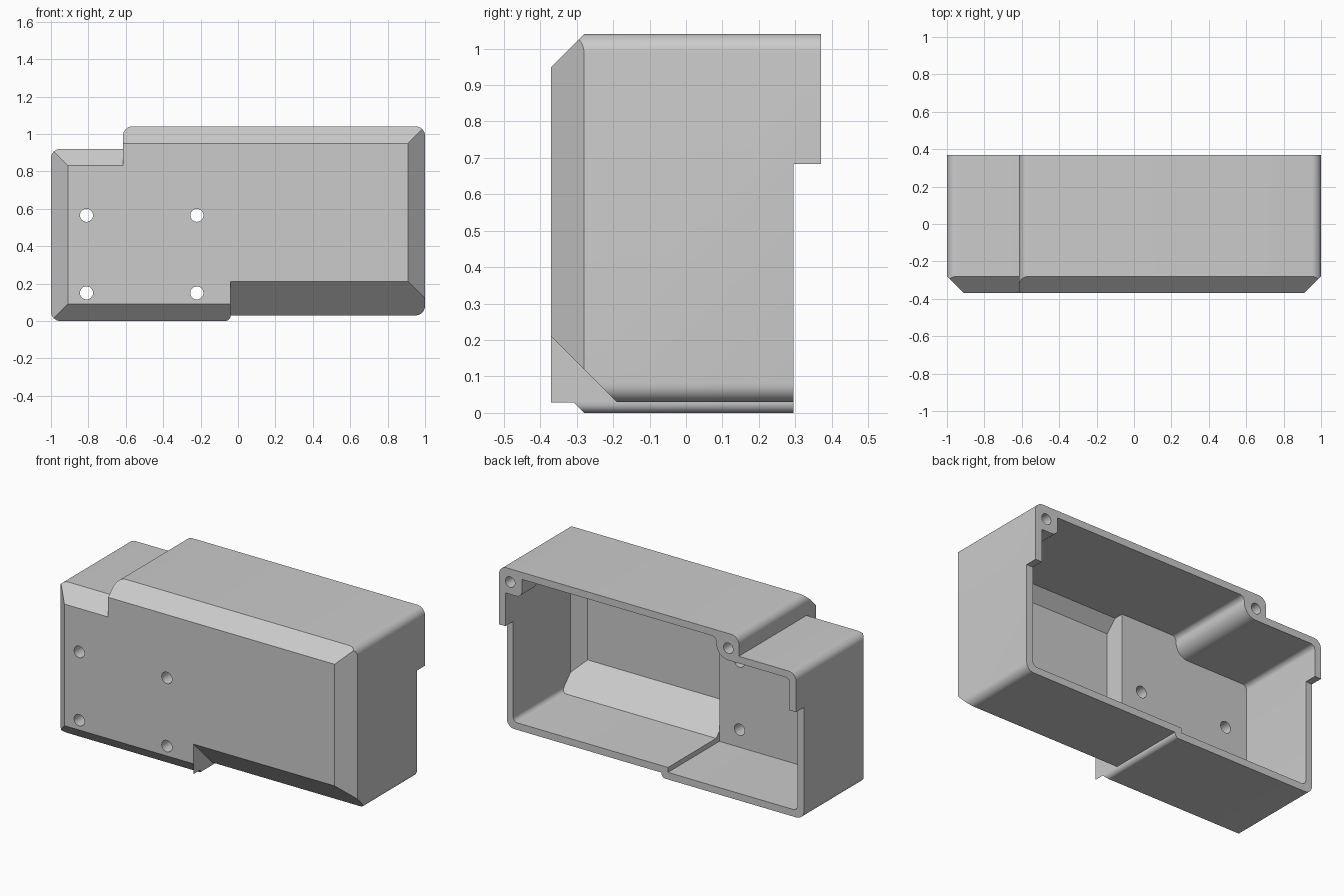
import bpy, bmesh, math
from mathutils import Vector

if "Cube" in bpy.data.objects:
    bpy.data.objects.remove(bpy.data.objects["Cube"], do_unlink=True)

grey = bpy.data.materials.new("plain_grey")
grey.use_nodes = True
colour = (0.6, 0.6, 0.6, 1)
grey.diffuse_color = colour
grey.node_tree.nodes["Principled BSDF"].inputs["Base Color"].default_value = colour


def rounded(corners, steps=8):
    """Outline from right-angled corners given as (x, z, radius)."""
    out = []
    for i, (x, z, r) in enumerate(corners):
        p = Vector((x, z))
        if r == 0:
            out.append(p)
            continue
        u = (Vector(corners[i - 1][:2]) - p).normalized()
        v = (Vector(corners[(i + 1) % len(corners)][:2]) - p).normalized()
        for k in range(steps + 1):
            a = math.pi / 2 * k / steps
            out.append(p + r * (u + v - v * math.cos(a) - u * math.sin(a)))
    return out


def prism(name, outline, axis, lo, hi):
    """Extrude a 2D outline along one axis."""
    def place(a, b, t):
        return {"x": (t, a, b), "y": (a, t, b), "z": (a, b, t)}[axis]
    bm = bmesh.new()
    face = bm.faces.new([bm.verts.new(place(a, b, lo)) for a, b in outline])
    ext = bmesh.ops.extrude_face_region(bm, geom=[face])
    moved = [g for g in ext["geom"] if isinstance(g, bmesh.types.BMVert)]
    bmesh.ops.translate(bm, verts=moved, vec=place(0, 0, hi - lo))
    bmesh.ops.recalc_face_normals(bm, faces=bm.faces[:])
    mesh = bpy.data.meshes.new(name)
    bm.to_mesh(mesh)
    bm.free()
    mesh.materials.append(grey)
    obj = bpy.data.objects.new(name, mesh)
    bpy.context.collection.objects.link(obj)
    return obj


def cut(target, cutter):
    """Subtract the cutter from the target and discard it."""
    mod = target.modifiers.new("cut", "BOOLEAN")
    mod.operation, mod.solver, mod.object = "DIFFERENCE", "EXACT", cutter
    bpy.context.view_layer.objects.active = target
    bpy.ops.object.modifier_apply(modifier=mod.name)
    bpy.data.objects.remove(cutter, do_unlink=True)


def wedge(target, axis, front, edge, side, lo, hi):
    """Cut a 45 degree front bevel that meets the front plane at edge."""
    m = 0.5
    tri = [(front - m, edge - side * m), (front + m, edge + side * m),
           (front - m, edge + side * m)]
    if axis == "z":
        tri = [(b, a) for a, b in tri]
    cut(target, prism("bevel_cutter", tri, axis, lo, hi))


def box(x0, x1, z0, z1):
    return [(x0, z0), (x1, z0), (x1, z1), (x0, z1)]


def disc(x, z, r, n=24):
    return [(x + r * math.cos(k * math.tau / n), z + r * math.sin(k * math.tau / n))
            for k in range(n)]


# Outer body: stepped outline with rounded corners
R = 0.05
FRONT = -0.37
body = prism("enclosure", rounded([
    (-1, 0, R), (-0.04, 0, 0.028), (-0.04, 0.03, 0), (1, 0.03, R), (1, 1.04, R),
    (-0.615, 1.04, R), (-0.615, 0.92, 0), (-1, 0.92, R)]), "y", FRONT, 0.37)

# Bevels around the front face
wedge(body, "x", FRONT, 0.95, 1, -0.615, 1.2)
wedge(body, "x", FRONT, 0.83, 1, -1.2, -0.615)
wedge(body, "x", FRONT, 0.09, -1, -1.2, -0.04)
wedge(body, "x", FRONT, 0.21, -1, -0.04, 1.2)
wedge(body, "z", FRONT, 0.91, 1, -0.2, 1.3)
wedge(body, "z", FRONT, -0.91, -1, -0.2, 1.3)

# Lower part of the open back is set forward
cut(body, prism("back_notch", [(0.295, -0.2), (0.6, -0.2), (0.6, 0.683), (0.295, 0.683)],
                "x", -1.2, 1.2))

# Cavity, with a thick mounting panel on the narrow side
INNER = -0.325
r = 0.03
cavity = prism("cavity", rounded([
    (-0.957, 0.043, r), (-0.085, 0.043, 0), (-0.085, 0.073, 0), (0.957, 0.073, r),
    (0.957, 0.997, r), (-0.463, 0.997, r), (-0.463, 0.877, 0.08), (-0.957, 0.877, r)]),
    "y", INNER, 0.5)
wedge(cavity, "x", INNER, 0.93, 1, -0.5, 1.2)
wedge(cavity, "x", INNER, 0.23, -1, -0.085, 1.2)
wedge(cavity, "z", INNER, 0.89, 1, -0.2, 1.3)
cut(cavity, prism("mount_panel", box(-1.2, -0.085, -0.2, 1.3), "y", -0.6, -0.2))

# Screw boss left standing in the tall corner
cut(cavity, prism("corner_boss", rounded([
    (0.845, 0.885, 0.04), (1.1, 0.885, 0), (1.1, 1.2, 0), (0.845, 1.2, 0)]),
    "y", 0.23, 0.7))
cut(body, cavity)

# Screw holes: through the mounting panel, and blind in the bosses
for x in (-0.81, -0.22):
    for z in (0.15, 0.565):
        cut(body, prism("panel_hole", disc(x, z, 0.035), "y", -0.5, -0.1))
for x, z in ((0.925, 0.96), (-0.544, 0.95)):
    cut(body, prism("boss_hole", disc(x, z, 0.032), "y", 0.26, 0.5))

bpy.ops.object.select_all(action="DESELECT")
body.select_set(True)
bpy.context.view_layer.objects.active = body
bpy.ops.object.shade_smooth_by_angle(angle=math.radians(25))
